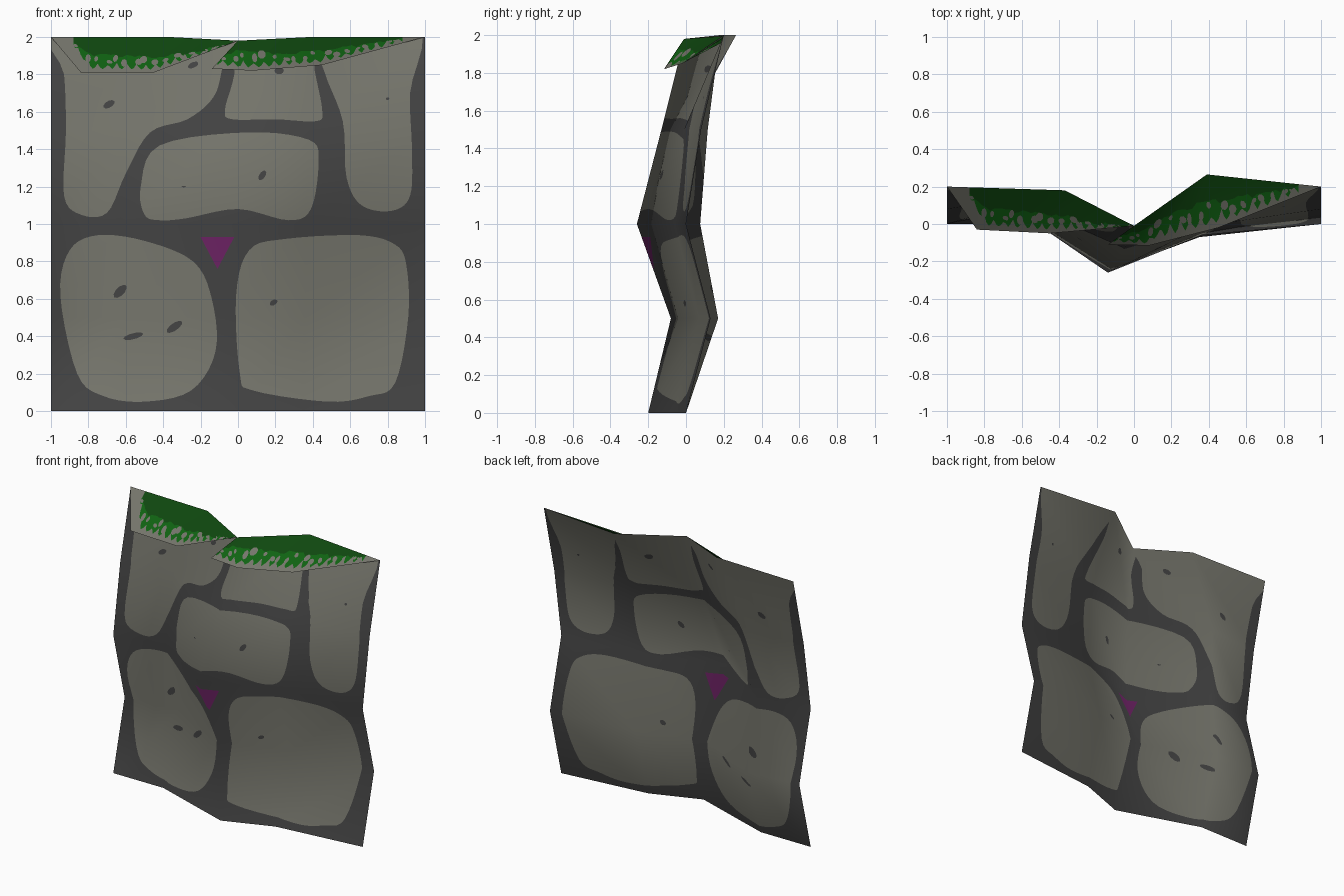
import bpy, math, random
from mathutils import Vector
from mathutils.geometry import delaunay_2d_cdt

if "Cube" in bpy.data.objects:
    bpy.data.objects.remove(bpy.data.objects["Cube"])

random.seed(4)


def material(name, rgb):
    m = bpy.data.materials.new(name)
    m.diffuse_color = (*rgb, 1)
    m.use_nodes = True
    m.node_tree.nodes["Principled BSDF"].inputs["Base Color"].default_value = m.diffuse_color
    return m


MORTAR, STONE, GEM, GRASS, FRINGE = range(5)
MATS = [material("dark mortar", (0.056, 0.056, 0.056)),
        material("grey stone", (0.18, 0.18, 0.15)),
        material("purple", (0.15, 0.016, 0.125)),
        material("dark grass", (0.0048, 0.064, 0.0048)),
        material("bright grass", (0.005, 0.125, 0.006))]


def smooth_loop(pts, n=5):
    """Closed rounded outline through a few points."""
    out, k = [], len(pts)
    for i in range(k):
        a, b, c, d = (Vector(pts[(i + j) % k]) for j in (-1, 0, 1, 2))
        for s in range(n):
            t = s / n
            out.append(0.5 * (2 * b + (c - a) * t + (2 * a - 5 * b + 4 * c - d) * t * t
                              + (3 * b - a - 3 * c + d) * t ** 3))
    return out


def ellipse(x, z, rx, rz, deg, n=10):
    c, s = math.cos(math.radians(deg)), math.sin(math.radians(deg))
    out = []
    for i in range(n):
        a = 2 * math.pi * i / n
        u, v = rx * math.cos(a), rz * math.sin(a)
        out.append(Vector((x + u * c - v * s, z + u * s + v * c)))
    return out


def inside(p, poly):
    hit, j = False, len(poly) - 1
    for i in range(len(poly)):
        a, b = poly[i], poly[j]
        if (a[1] > p[1]) != (b[1] > p[1]) and \
                p[0] < (b[0] - a[0]) * (p[1] - a[1]) / (b[1] - a[1]) + a[0]:
            hit = not hit
        j = i
    return hit


def painted_sheet(name, verts, tris, regions, base):
    """Folded sheet whose painted regions (front-view outlines) are cut into it."""
    vs = [Vector(v) for v in verts]
    normals = [Vector() for _ in vs]
    for t in tris:
        a, b, c = (vs[i] for i in t)
        n = (b - a).cross(c - a)
        if n.y > 0:
            n.negate()
        for i in t:
            normals[i] += n
    for n in normals:
        n.normalize()

    def locate(p):
        best = None
        for t in tris:
            a, b, c = (Vector((vs[i].x, vs[i].z)) for i in t)
            d = (b - a).cross(c - a)
            w1, w2 = (p - a).cross(c - a) / d, (b - a).cross(p - a) / d
            w = (1 - w1 - w2, w1, w2)
            if best is None or min(w) > min(best[1]):
                best = (t, w)
        return best

    pts = [Vector((v.x, v.z)) for v in vs]
    edges = [(t[i], t[(i + 1) % 3]) for t in tris for i in range(3)]
    for poly, _ in regions:
        k = len(pts)
        pts += [Vector(p) for p in poly]
        edges += [(k + i, k + (i + 1) % len(poly)) for i in range(len(poly))]
    co, _, fs, *_ = delaunay_2d_cdt(pts, edges, [], 0, 1e-5)
    faces, mats, index, coords, norms = [], [], {}, [], []
    for f in fs:
        mid = sum((co[i] for i in f), Vector((0, 0))) / len(f)
        if min(locate(mid)[1]) < -1e-6:
            continue
        m = base
        for poly, mat in regions:
            if inside(mid, poly):
                m = mat
        for i in f:
            if i not in index:
                index[i] = len(coords)
                t, w = locate(co[i])
                y = sum(vs[k].y * q for k, q in zip(t, w))
                coords.append((co[i].x, y, co[i].y))
                norms.append(sum((normals[k] * q for k, q in zip(t, w)), Vector()).normalized())
        faces.append([index[i] for i in f])
        mats.append(m)
    me = bpy.data.meshes.new(name)
    me.from_pydata(coords, [], faces)
    for m in MATS:
        me.materials.append(m)
    for p, m in zip(me.polygons, mats):
        p.material_index = m
        p.use_smooth = True
    me.update()
    me.normals_split_custom_set_from_vertices(norms)
    ob = bpy.data.objects.new(name, me)
    bpy.context.collection.objects.link(ob)


# wall: five rows of five points (x, y), bottom to top
rows = [[(-1, 0), (-.6, 0), (0, -.2), (.35, -.07), (1, 0)],
        [(-1, .13), (-.6, .17), (-.1, -.08), (.36, .07), (1, .13)],
        [(-1, 0), (-.63, .075), (-.14, -.26), (.36, -.06), (1, 0)],
        [(-1, .08), (-.6, .115), (-.05, -.13), (.38, -.01), (1, .08)],
        [(-1, .2), (-.37, .18), (0, -.01), (.39, .265), (1, .2)]]
wall = [(x, y, r * .5) for r, row in enumerate(rows) for x, y in row]
wall[22] = (0, -.01, 1.98)
wall_tris = []
for r in range(4):
    for c in range(4):
        i = r * 5 + c
        wall_tris += [(i, i + 1, i + 6), (i, i + 6, i + 5)]

# stones painted on the wall
regions = []


def stone(*pts):
    regions.append((smooth_loop(pts), STONE))


stone((-.97, 2.06), (-.93, 1.8), (-.92, 1.5), (-.93, 1.15), (-.84, 1.05), (-.7, 1.06),
      (-.6, 1.27), (-.47, 1.49), (-.27, 1.56), (-.13, 1.68), (-.08, 1.85), (-.03, 2.06))
stone((0, 2.06), (-.02, 1.8), (-.07, 1.61), (-.03, 1.56), (.2, 1.56), (.42, 1.55),
      (.45, 1.61), (.41, 1.82), (.37, 2.06))
stone((.42, 2.06), (.46, 1.82), (.56, 1.55), (.58, 1.25), (.66, 1.1), (.82, 1.07),
      (.92, 1.15), (.93, 1.4), (.92, 1.7), (.96, 2.06))
stone((-.52, 1.2), (-.5, 1.05), (-.42, 1.02), (-.28, 1.03), (0, 1.08), (.27, 1.02), (.39, 1.08),
      (.43, 1.33), (.38, 1.45), (.05, 1.49), (-.42, 1.42))
stone((-.95, .62), (-.86, .2), (-.72, .08), (-.5, .05), (-.25, .11), (-.12, .32),
      (-.14, .6), (-.24, .8), (-.5, .91), (-.75, .94), (-.9, .86))
stone((-.01, .62), (.01, .2), (.08, .11), (.48, .05), (.7, .08), (.84, .15), (.91, .5),
      (.9, .78), (.84, .89), (.65, .94), (.25, .92), (.06, .86))
# chips in the stones
for chip in [(-.69, 1.64, .033, .018, 30), (.13, 1.26, .03, .016, 55), (-.63, .64, .045, .022, 45),
             (-.56, .4, .055, .016, 14), (-.34, .45, .05, .02, 35), (.19, .58, .023, .014, 30),
             (-.24, 1.85, .03, .015, 25), (.22, 1.82, .025, .02, 0), (.8, 1.67, .009, .008, 0),
             (-.29, 1.2, .012, .004, 0)]:
    regions.append((ellipse(*chip), MORTAR))
regions.append(([(-.2, .93), (-.11, .76), (-.02, .93)], GEM))
painted_sheet("stone_wall", wall, wall_tris, regions, MORTAR)


def on_path(path, t):
    """Point at fraction t of the path's x range."""
    x = path[0][0] + t * (path[-1][0] - path[0][0])
    for a, b in zip(path, path[1:]):
        if x <= b[0] + 1e-9:
            return Vector((x, a[1] + (b[1] - a[1]) * (x - a[0]) / (b[0] - a[0])))


def grass(upper, lower, teeth):
    """Bright ragged fringe, dark top and grey gaps."""
    rag = []
    for i in range(teeth * 4 + 1):
        p = on_path(lower, i / (teeth * 4))
        rag.append(p + Vector((0, (0, .012, .03, .012)[i % 4] * random.uniform(.5, 1.3))))
    cap = [(upper[-1][0], 2.05), (upper[0][0], 2.05)]
    out = [(rag + cap, FRINGE)]
    dark = [on_path(upper, i / 40) + Vector((0, random.uniform(-.008, .008))) for i in range(41)]
    out.append((dark + cap, GRASS))
    for i in range(teeth):
        t = (i + random.uniform(.2, .8)) / teeth
        a, b = on_path(upper, t), on_path(lower, t)
        p = a.lerp(b, random.uniform(.1, .55))
        h = abs(a.y - b.y)
        out.append((ellipse(p.x, p.y, random.uniform(.01, .022), h * random.uniform(.13, .3),
                            random.uniform(-25, 25), 8), STONE))
    return out


# grass flaps hanging over the top edge
painted_sheet("grass_flap_left",
              [(-1, .2, 2), (-.84, -.03, 1.81), (-.45, -.05, 1.81), (0, -.01, 1.98), (-.37, .18, 2)],
              [(0, 1, 4), (1, 2, 4), (2, 3, 4)],
              grass([(-.88, 1.97), (-.78, 1.905), (-.45, 1.89), (-.2, 1.925), (0, 1.98)],
                    [(-.88, 1.95), (-.79, 1.83), (-.45, 1.825), (-.2, 1.905), (0, 1.975)], 17),
              STONE)
painted_sheet("grass_flap_right",
              [(0, -.01, 1.98), (-.14, -.11, 1.83), (.08, -.115, 1.82), (.45, -.02, 1.85),
               (1, .2, 2), (.39, .265, 2)],
              [(0, 1, 2), (0, 2, 5), (2, 3, 5), (3, 4, 5)],
              grass([(-.11, 1.88), (0, 1.93), (.2, 1.91), (.45, 1.925), (.88, 1.99)],
                    [(-.11, 1.85), (.08, 1.835), (.45, 1.865), (.7, 1.925), (.88, 1.975)], 18),
              STONE)
